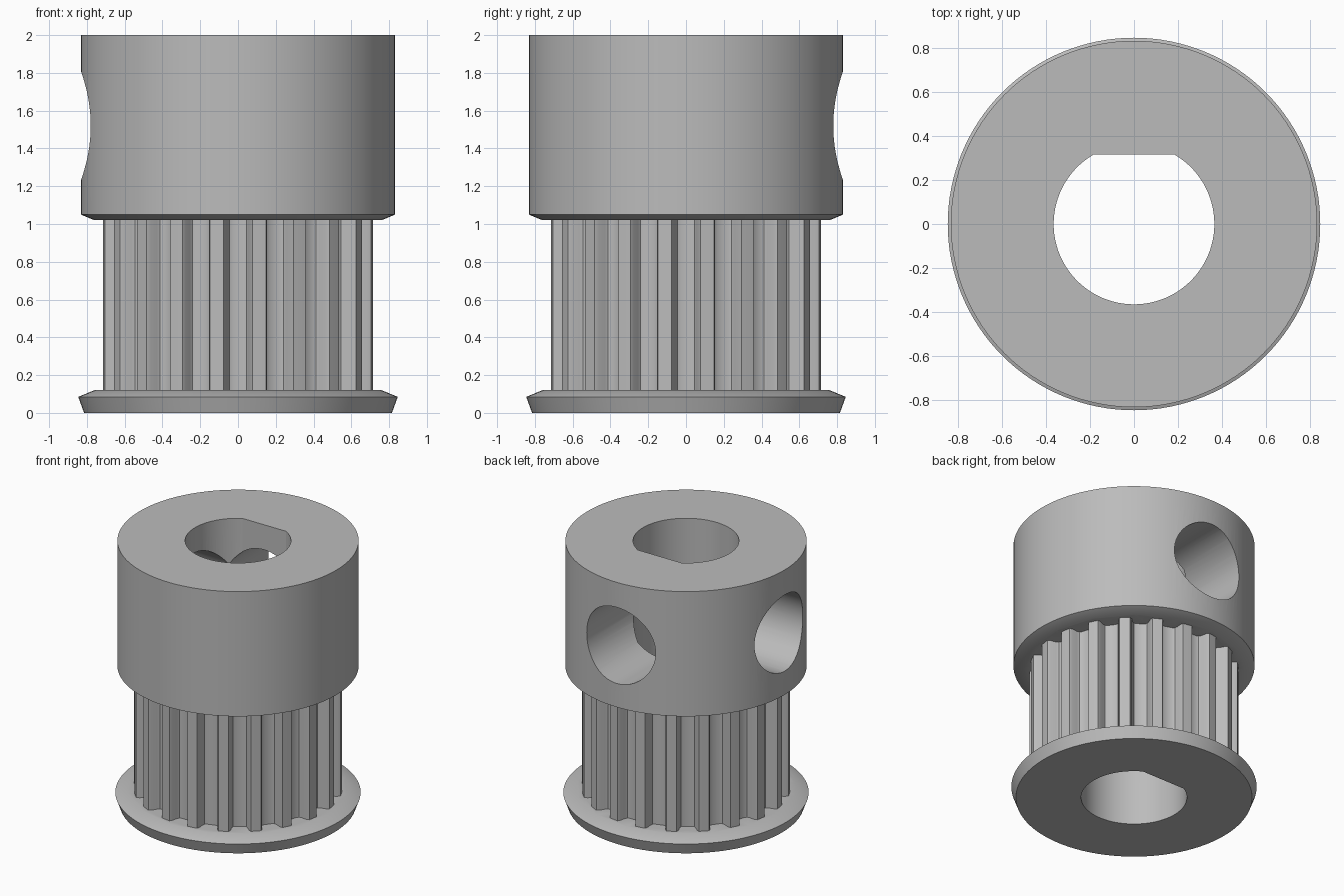
import bpy, bmesh, math
from mathutils import Matrix

if "Cube" in bpy.data.objects:
    bpy.data.objects.remove(bpy.data.objects["Cube"])

metal = bpy.data.materials.new("grey_metal")
metal.use_nodes = True
GREY = (0.5, 0.5, 0.5, 1)
metal.diffuse_color = GREY
metal.node_tree.nodes["Principled BSDF"].inputs["Base Color"].default_value = GREY


def finish(name, bm):
    bmesh.ops.recalc_face_normals(bm, faces=bm.faces)
    mesh = bpy.data.meshes.new(name)
    bm.to_mesh(mesh)
    bm.free()
    mesh.materials.append(metal)
    obj = bpy.data.objects.new(name, mesh)
    bpy.context.collection.objects.link(obj)
    return obj


def stack(name, outlines):
    """Solid skinned through matching closed outlines of 3D points."""
    bm = bmesh.new()
    rings = [[bm.verts.new(p) for p in o] for o in outlines]
    for a, b in zip(rings, rings[1:]):
        for i in range(len(a)):
            j = (i + 1) % len(a)
            bm.faces.new((a[i], a[j], b[j], b[i]))
    bm.faces.new(rings[0][::-1])
    bm.faces.new(rings[-1])
    return finish(name, bm)


def circle(r, z, n=128):
    return [(r * math.cos(math.tau * i / n), r * math.sin(math.tau * i / n), z)
            for i in range(n)]


def prism(name, points, z0, z1):
    return stack(name, [[(x, y, z) for x, y in points] for z in (z0, z1)])


# Hub with a chamfered lower edge, and the bevelled belt flange
hub = stack("pulley_body", [circle(0.76, 1.02), circle(0.832, 1.05), circle(0.832, 2)])
flange = stack("flange", [circle(0.815, 0), circle(0.846, 0.085), circle(0.76, 0.12)])

# Toothed barrel: one groove profile (offset, radius) repeated around the axis
TEETH = 20
half = [(0.077, 0.716), (0.064, 0.697), (0.055, 0.655), (0.046, 0.639), (0.03, 0.632)]
groove = [(-s, r) for s, r in half] + [(s, r) for s, r in reversed(half)]
tip = 0.72
outline = []
for k in range(TEETH):
    a = math.tau * k / TEETH
    c, s = math.cos(a), math.sin(a)
    outline += [(r * c - t * s, r * s + t * c) for t, r in groove]
    m = a + math.pi / TEETH
    outline.append((tip * math.cos(m), tip * math.sin(m)))
barrel = prism("toothed_barrel", outline, 0.06, 1.1)

# D-shaped shaft bore with its flat towards the back
BORE, FLAT = 0.365, 0.315
start = math.pi - math.asin(FLAT / BORE)
sweep = math.pi + 2 * math.asin(FLAT / BORE)
bore = prism("bore_cutter", [(BORE * math.cos(start + sweep * i / 72),
                              BORE * math.sin(start + sweep * i / 72))
                             for i in range(73)], -0.2, 2.2)


# Two set-screw holes at right angles
def screw_hole(name, turn):
    obj = prism(name, [p[:2] for p in circle(0.29, 0, 64)], 0, 1.1)
    obj.data.transform(Matrix.Translation((0, 0, 1.52))
                       @ Matrix.Rotation(turn, 4, "Z")
                       @ Matrix.Rotation(math.pi / 2, 4, "Y"))
    return obj


holes = [screw_hole("back_hole_cutter", math.pi / 2),
         screw_hole("right_hole_cutter", math.pi)]

# Combine everything into one clean solid
helpers = [(barrel, "UNION"), (flange, "UNION"), (bore, "DIFFERENCE")]
helpers += [(h, "DIFFERENCE") for h in holes]
bpy.context.view_layer.objects.active = hub
for helper, operation in helpers:
    helper.hide_render = True
    mod = hub.modifiers.new(helper.name, "BOOLEAN")
    mod.operation = operation
    mod.solver = "EXACT"
    mod.object = helper
    bpy.ops.object.modifier_apply(modifier=mod.name)
for helper, _ in helpers:
    bpy.data.objects.remove(helper)

bpy.ops.object.select_all(action="DESELECT")
hub.select_set(True)
bpy.ops.object.shade_smooth_by_angle(angle=math.radians(25))
